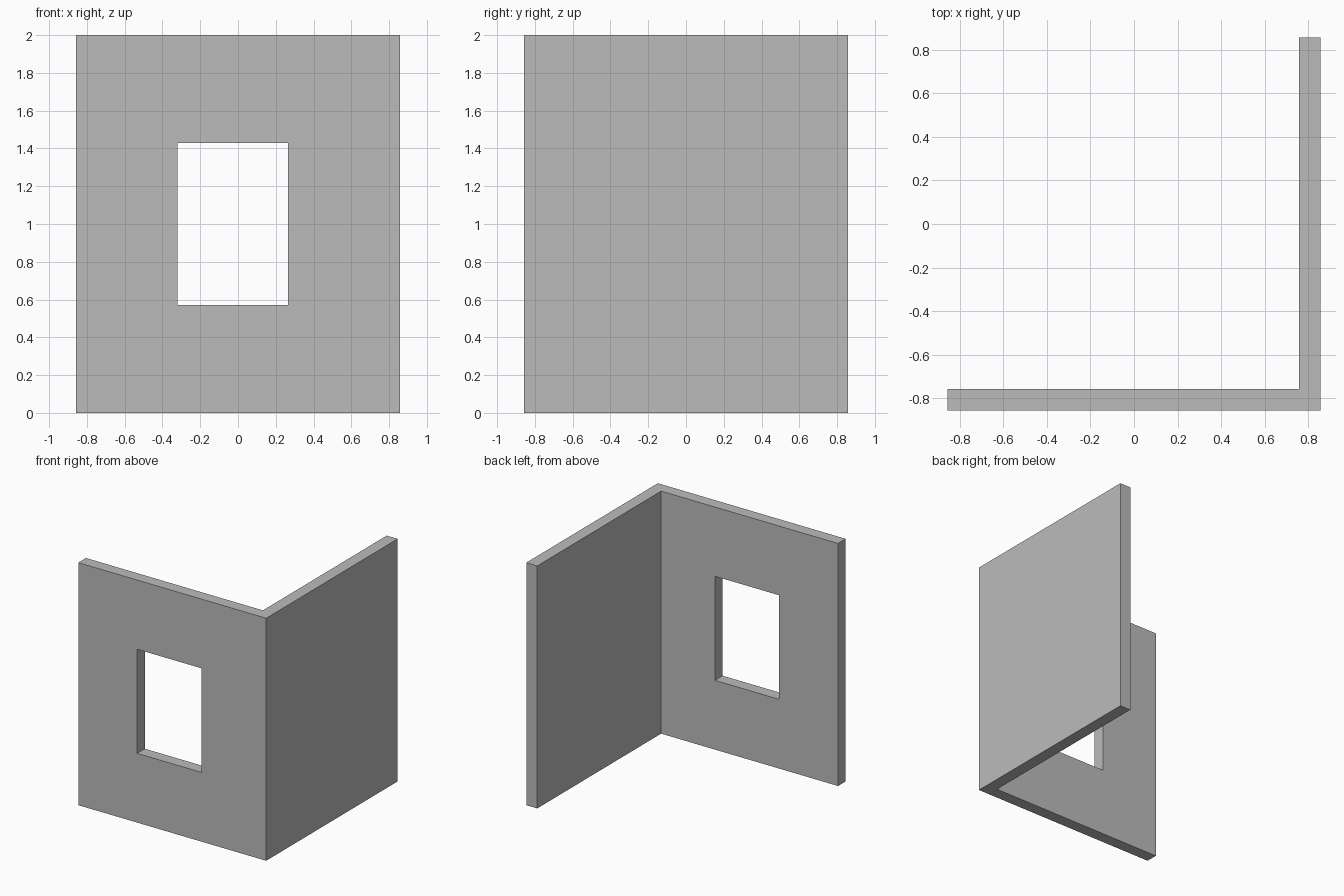
import bpy
import bmesh

old = bpy.data.objects.get("Cube")
if old:
    bpy.data.objects.remove(old, do_unlink=True)

HALF, THICK, HEIGHT = 0.857, 0.1, 2.0
INNER = HALF - THICK

# Plain grey plaster
grey = bpy.data.materials.new("wall_grey")
grey.use_nodes = True
colour = (0.5, 0.5, 0.5, 1)
grey.diffuse_color = colour
grey.node_tree.nodes["Principled BSDF"].inputs["Base Color"].default_value = colour


def prism(name, outline, bottom, top):
    """Extrude a floor plan outline between two heights."""
    bm = bmesh.new()
    base = bm.faces.new([bm.verts.new((x, y, bottom)) for x, y in outline])
    up = bmesh.ops.extrude_face_region(bm, geom=[base])["geom"]
    for v in up:
        if isinstance(v, bmesh.types.BMVert):
            v.co.z = top
    bmesh.ops.recalc_face_normals(bm, faces=bm.faces[:])
    mesh = bpy.data.meshes.new(name)
    bm.to_mesh(mesh)
    bm.free()
    mesh.materials.append(grey)
    obj = bpy.data.objects.new(name, mesh)
    bpy.context.collection.objects.link(obj)
    return obj


# L-shaped corner: front wall and left side wall in one piece
walls = prism("corner_walls", [
    (-HALF, -HALF), (HALF, -HALF), (HALF, HALF),
    (INNER, HALF), (INNER, -INNER), (-HALF, -INNER)], 0, HEIGHT)

# Window opening through the front wall
cutter = prism("window_cutter", [
    (-0.32, -1), (0.265, -1), (0.265, -0.6), (-0.32, -0.6)], 0.571, 1.429)
cut = walls.modifiers.new("window_opening", "BOOLEAN")
cut.operation = "DIFFERENCE"
cut.solver = "EXACT"
cut.object = cutter

# Bake the opening, then drop the cutter
bpy.context.view_layer.objects.active = walls
walls.select_set(True)
bpy.ops.object.modifier_apply(modifier=cut.name)
bpy.data.objects.remove(cutter, do_unlink=True)
